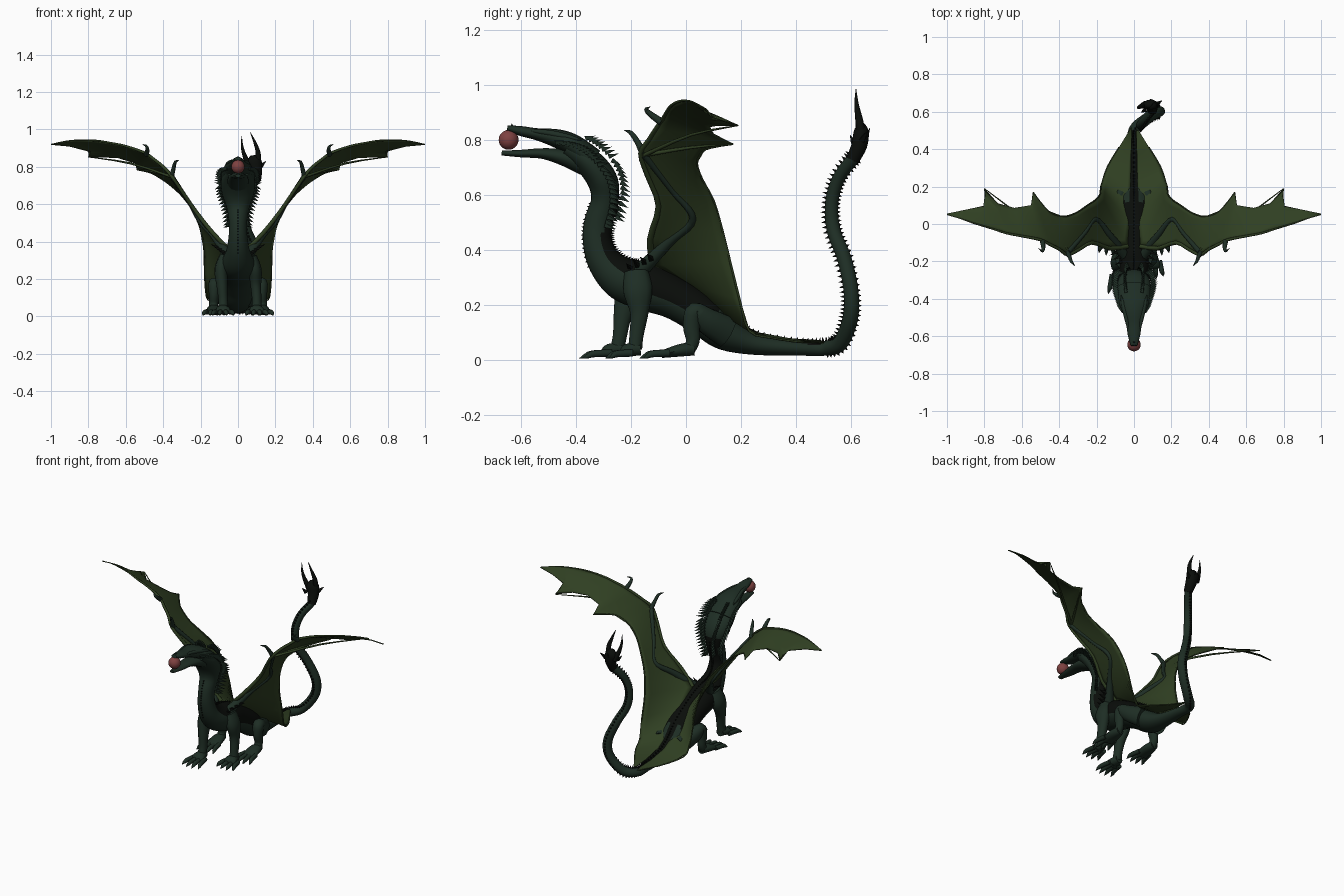
import bpy, bmesh, math
from mathutils import Vector as V

if "Cube" in bpy.data.objects:
    bpy.data.objects.remove(bpy.data.objects["Cube"])

def mat(name, c):
    m = bpy.data.materials.new(name)
    m.diffuse_color = (*c, 1)
    m.use_nodes = True
    m.node_tree.nodes["Principled BSDF"].inputs["Base Color"].default_value = m.diffuse_color
    return m

GREEN = mat("dark_green_scales", (0.013, 0.027, 0.018))
OLIVE = mat("olive_membrane", (0.029, 0.050, 0.016))
BLACK = mat("black_scales", (0.003, 0.004, 0.003))
RED = mat("dull_red", (0.21, 0.054, 0.052))

def finish(name, bm, mats, rule=None, angle=60):
    bmesh.ops.recalc_face_normals(bm, faces=bm.faces)
    me = bpy.data.meshes.new(name)
    bm.to_mesh(me)
    bm.free()
    for m in mats:
        me.materials.append(m)
    if rule:
        for p in me.polygons:
            p.material_index = rule(p.center, p.normal)
    ob = bpy.data.objects.new(name, me)
    bpy.context.collection.objects.link(ob)
    bpy.ops.object.select_all(action='DESELECT')
    ob.select_set(True)
    bpy.context.view_layer.objects.active = ob
    bpy.ops.object.shade_smooth_by_angle(angle=math.radians(angle))
    return ob

def spline(pts, sub):
    """Catmull-Rom through tuples of any length."""
    out, n = [], len(pts)
    for i in range(n - 1):
        a, b, c, d = pts[max(i - 1, 0)], pts[i], pts[i + 1], pts[min(i + 2, n - 1)]
        for k in range(sub):
            t = k / sub
            out.append([0.5 * (2 * q + (r - p) * t + (2 * p - 5 * q + 4 * r - s) * t * t
                        + (3 * q - p - 3 * r + s) * t ** 3) for p, q, r, s in zip(a, b, c, d)])
    out.append(list(pts[-1]))
    return out

def add_loft(bm, pts, n=12, sub=5, ax=None):
    """Tube along points (x, y, z, half width, half height); returns the frames."""
    pts = spline([p if len(p) == 5 else (*p, p[3]) for p in pts], sub)
    span = V(pts[-1][:3]) - V(pts[0][:3])
    if ax is None:
        ax = min(range(3), key=lambda i: abs(span[i]))
    ref = V([float(i == ax) for i in range(3)])
    rings, frames = [], []
    for i, p in enumerate(pts):
        t = (V(pts[min(i + 1, len(pts) - 1)][:3]) - V(pts[max(i - 1, 0)][:3])).normalized()
        side = (ref - t * ref.dot(t)).normalized()
        up, c = -side.cross(t) if side.cross(t).z < 0 and abs(t.z) < .2 else side.cross(t), V(p[:3])
        up = side.cross(t)
        frames.append((c, side, up, p[3], p[4]))
        rings.append([bm.verts.new(c + side * p[3] * math.cos(a) + up * p[4] * math.sin(a))
                      for a in (2 * math.pi * k / n for k in range(n))])
    for r, s in zip(rings, rings[1:]):
        for k in range(n):
            bm.faces.new((r[k], r[(k + 1) % n], s[(k + 1) % n], s[k]))
    bm.faces.new(rings[0])
    bm.faces.new(rings[-1])
    return frames

def lofts(name, paths, mats, n=12, sub=5, rule=None, ax=None):
    bm = bmesh.new()
    frames = [add_loft(bm, p, n, sub, ax) for p in paths]
    finish(name, bm, mats, rule)
    return frames[0]

def spikes(name, items, m):
    """Four-sided thorns from (base, direction, length, radius)."""
    bm = bmesh.new()
    for base, d, ln, r in items:
        d = V(d).normalized()
        a = d.orthogonal().normalized()
        b = d.cross(a)
        ring = [bm.verts.new(V(base) + q * r) for q in (a, b, -a, -b)]
        tip = bm.verts.new(V(base) + d * ln)
        bm.faces.new(ring)
        for k in range(4):
            bm.faces.new((ring[k], ring[(k + 1) % 4], tip))
    finish(name, bm, [m], angle=20)

def flip(pts, s):
    return [(p[0] * s, *p[1:]) for p in pts]

# Neck, trunk and tail in one tube, black along the neck, shoulders and flanks
def body_rule(c, n):
    neck = -0.36 < c.y < -0.08 and 0.24 < c.z < 0.62 and n.y + n.z > 0.35
    flank = -0.15 < c.y < 0.12 and c.z > 0.18 - 0.45 * c.y
    ridge = 0.1 < c.y < 0.5 and n.z > 0.6 and abs(c.x) < 0.022
    return int(neck or flank or ridge)

body = lofts("body", [[
    (0, -.43, .775, .065, .04), (0, -.36, .725, .09, .05), (0, -.305, .655, .085, .055),
    (0, -.295, .58, .06, .05), (0, -.318, .50, .048, .052), (0, -.322, .43, .05, .053),
    (0, -.295, .355, .062, .062), (0, -.23, .295, .085, .08), (0, -.14, .265, .095, .087),
    (0, -.04, .225, .092, .078), (0, .06, .165, .095, .075), (0, .14, .1, .09, .065),
    (0, .25, .058, .055, .04), (0, .4, .043, .035, .027), (0, .5, .042, .03, .027),
    (.06, .56, .06, .028, .028), (.125, .597, .15, .028, .028), (.135, .6, .25, .028, .027),
    (.09, .575, .37, .026, .026), (.045, .537, .47, .025, .025), (.035, .53, .57, .024, .024),
    (.055, .555, .66, .023, .023), (.1, .61, .735, .022, .023)]],
    [GREEN, BLACK], 24, 6, body_rule, 0)

# Thorn rows along the back, tail and throat
rows = []
for c, side, up, w, h in body:
    if c.z > 0.6 and c.y < 0:
        continue
    d = up + V((0, .3, 0)) if c.y < .5 else up
    rows.append((c + up * h * .9, d, .018, .008))
    if c.y > .5 or (c.y < -.3 and c.z > .35):
        rows.append((c - up * h * .9, -up, .012, .008))
spikes("back_thorns", rows, BLACK)

# Frill thorns down both sides of the head and neck
frill = spline([(.06, -.47, .79), (.085, -.40, .775), (.095, -.34, .735), (.09, -.285, .665),
                (.062, -.27, .58), (.048, -.29, .49)], 5)
spikes("frill_thorns", [((x * s * .95, y, z), (s * .7, .7, .1 if z > .7 else -.35), .05, .012)
                        for x, y, z in frill for s in (1, -1)], GREEN)
spikes("crest_thorns", [((x * s * .5, y + .035, z + .03), (s * .15, .9, .25 if z > .7 else -.5), .038, .012)
                        for x, y, z in frill[5:] for s in (1, -1)], GREEN)

# Head: skull with brows, lower jaw and the ball in the mouth
lofts("skull", [[(0, -.34, .725, .09, .045), (0, -.41, .78, .085, .04), (0, -.47, .805, .062, .034),
                 (0, -.54, .82, .042, .022), (0, -.6, .832, .032, .018), (0, -.65, .843, .018, .01)]],
      [GREEN], 16, 5, None, 0)
lofts("lower_jaw", [[(0, -.37, .71, .06, .04), (0, -.44, .735, .055, .032), (0, -.52, .75, .042, .02),
                     (0, -.6, .75, .03, .014), (0, -.67, .752, .015, .009)]], [GREEN], 14, 5, None, 0)
lofts("brow_ridges", [flip([(.03, -.56, .832, .006), (.042, -.5, .825, .011), (.058, -.43, .81, .011),
                            (.07, -.38, .80, .002)], s) for s in (1, -1)], [GREEN], 8)
spikes("nose_horn", [((0, -.63, .84), (0, -.2, 1), .02, .015)], GREEN)
bm = bmesh.new()
bmesh.ops.create_uvsphere(bm, u_segments=24, v_segments=14, radius=.036)
bmesh.ops.translate(bm, verts=bm.verts, vec=(0, -.645, .80))
finish("mouth_ball", bm, [RED])

# Tail fork
lofts("tail_fork", [
    [(.098, .605, .725, .025, .025), (.095, .63, .78, .034, .03), (.085, .637, .83, .04, .028),
     (.08, .635, .86, .015, .012)],
    [(.105, .64, .8, .018), (.108, .63, .87, .014), (.09, .62, .93, .008), (.065, .618, .985, .001)],
    [(.06, .64, .8, .018), (.035, .628, .86, .012), (.022, .622, .91, .007), (.02, .62, .965, .001)]],
    [BLACK], 10)
spikes("tail_fork_thorns", [((.12, .64, .8), (.6, .4, .6), .05, .015), ((.09, .65, .8), (0, .35, .8), .05, .015),
                            ((.06, .61, .79), (-.5, -.3, .6), .04, .014)], BLACK)

# Legs with four-toed feet; the left front leg is placed forward
def leg(name, s, pts, foot_y, reach):
    x, y, z = pts[-1][:3]
    paths = [pts, [(x, y + .02, .04, .025, .025), (x, y - .03, .035, .04, .024), (x, foot_y, .02, .045, .014)]]
    for k in (-1.5, -.5, .5, 1.5):
        tx = x + k * .024
        l = reach - abs(k) * .014
        paths.append([(tx, foot_y + .03, .025, .014), (tx + k * .008, foot_y - l * .45, .022, .013),
                      (tx + k * .012, foot_y - l * .75, .014, .009), (tx + k * .014, foot_y - l, .005, .001)])
    lofts(name, [flip(p, s) for p in paths], [GREEN], 10, 5, None, 0)

leg("front_leg_left", -1, [(.07, -.19, .32, .03, .045), (.09, -.205, .25, .036, .055),
    (.085, -.23, .16, .029, .035), (.08, -.24, .09, .025, .027), (.08, -.25, .04, .027, .027)], -.3, .095)
leg("front_leg_right", 1, [(.07, -.18, .32, .03, .045), (.09, -.175, .25, .036, .055),
    (.095, -.17, .17, .029, .035), (.1, -.18, .09, .025, .027), (.1, -.185, .04, .027, .027)], -.225, .075)
for s, side in ((1, "right"), (-1, "left")):
    leg("hind_leg_" + side, s, [(.07, .15, .1, .04, .06), (.105, .08, .14, .04, .05),
        (.125, .03, .175, .034, .034), (.128, .02, .12, .028, .032), (.13, .025, .07, .024, .026),
        (.13, .01, .035, .026, .024)], -.09, .085)

# Wings: leading and trailing edges paired row by row
lead = [(.012, .48, .07), (.015, .38, .076), (.018, .25, .1), (.02, .12, .175), (.02, 0, .28),
        (.035, -.12, .345), (.13, -.13, .44), (.225, -.1, .56), (.3, -.14, .67), (.355, -.165, .75),
        (.4, -.135, .8), (.45, -.11, .84), (.5, -.085, .875), (.6, -.065, .91), (.68, -.05, .927),
        (.76, -.025, .94), (.86, .005, .942), (.93, .03, .935), (1, .05, .92)]
trail = [(.012, .52, .06), (.08, .41, .065), (.14, .31, .08), (.168, .23, .105), (.178, .195, .22),
         (.182, .16, .36), (.205, .13, .48), (.25, .1, .58), (.31, .06, .655), (.38, .04, .715),
         (.46, .07, .765), (.54, .17, .785), (.55, .1, .82), (.64, .085, .848), (.73, .11, .852),
         (.8, .19, .852), (.79, .1, .88), (.9, .075, .91), (.998, .055, .919)]
wrist = (.352, -.15, .745)

def bone(a, b, r, bulge):
    m = (V(a) + V(b)) / 2 + V((0, 0, bulge))
    return [(*a, r), (*m, r * .7), (*b, .002)]

for s, side in ((1, "right"), (-1, "left")):
    bm = bmesh.new()
    grid = []
    for a, b in zip(lead, trail):
        row = []
        for k in range(9):
            p = V(a).lerp(V(b), k / 8)
            p.z += .012 * math.sin(math.pi * k / 8) * (a[0] > .3) * (1 - a[0])
            row.append(bm.verts.new((p.x * s, p.y, p.z)))
        grid.append(row)
    for r, q in zip(grid, grid[1:]):
        for k in range(8):
            bm.faces.new((r[k], r[k + 1], q[k + 1], q[k]))
    wing = finish("wing_membrane_" + side, bm, [OLIVE])
    mod = wing.modifiers.new("thickness", 'SOLIDIFY')
    mod.thickness, mod.offset = .005, 0
    # Arm and leading edge
    lofts("wing_arm_" + side, [
        flip([(.05, -.17, .32, .03), (.13, -.06, .43, .018), (.206, .025, .512, .013),
              (.265, -.05, .615, .011), (*wrist, .014)], s)], [GREEN], 10)
    edge = [(*p, .012 - .01 * max(0, p[0] - .1) / .9) for p in lead[5:]]
    # Finger bones, trailing-edge rim and the wing claws
    lofts("wing_fingers_" + side, [flip(p, s) for p in (
        edge, bone(wrist, trail[11], .008, .006), bone(wrist, trail[15], .008, .02),
        [(*p, .004) for p in trail[1:12]])], [OLIVE], 8, 3)
    lofts("wing_claws_" + side, [flip(p, s) for p in (
        [(.355, -.155, .75, .014), (.345, -.175, .79, .011), (.335, -.2, .825, .008), (.315, -.225, .835, .001)],
        [(.49, -.09, .865, .014), (.485, -.125, .89, .011), (.49, -.145, .91, .007), (.51, -.13, .92, .001)])],
        [GREEN], 8)

# Black shoulder tufts in front of the wings
spikes("shoulder_thorns", [((s * (.06 + .015 * k), -.2 + .025 * k, .33 + .012 * k), (s * .7, -.3, .35), .05, .012)
                           for s in (1, -1) for k in range(4)], BLACK)
